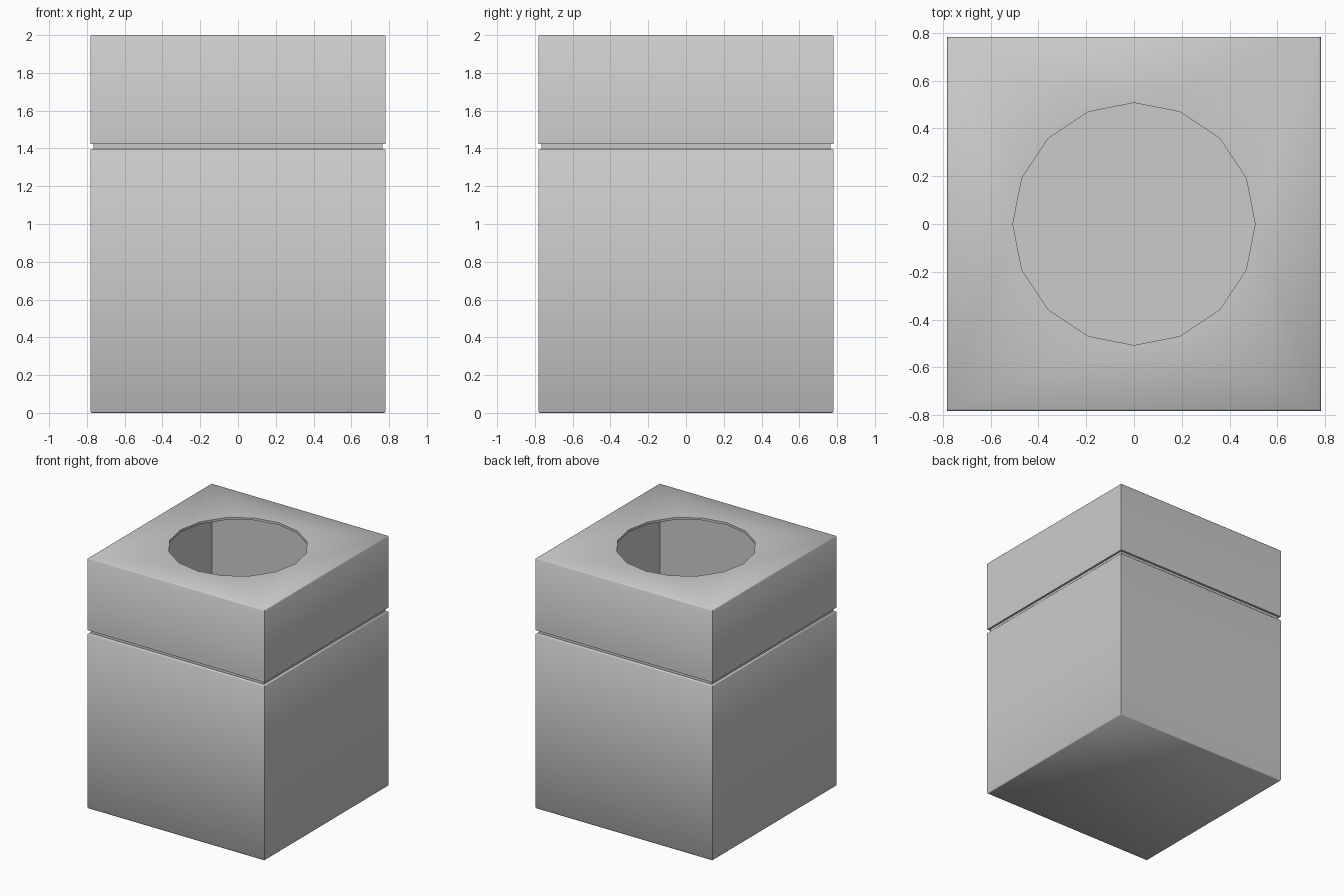
import bpy, bmesh, math

if "Cube" in bpy.data.objects:
    bpy.data.objects.remove(bpy.data.objects["Cube"])

bm = bmesh.new()


def square(h, z):
    return [bm.verts.new((sx * h, sy * h, z)) for sx, sy in ((1, 1), (-1, 1), (-1, -1), (1, -1))]


def circle(r, z, n=16):
    return [bm.verts.new((r * math.cos(2 * math.pi * i / n), r * math.sin(2 * math.pi * i / n), z))
            for i in range(n)]


def bridge(a, b):
    n = len(a)
    for i in range(n):
        j = (i + 1) % n
        bm.faces.new((a[i], a[j], b[j], b[i]))


def loft(profile):
    rings = [square(h, z) for h, z in profile]
    for a, b in zip(rings, rings[1:]):
        bridge(a, b)
    return rings


def plate(sq, ci):
    # square panel with a 16-sided opening
    for k in range(4):
        for i in range(4):
            bm.faces.new((sq[k], ci[4 * k + i], ci[(4 * k + i + 1) % 16]))
        bm.faces.new((sq[k], sq[(k + 1) % 4], ci[(4 * k + 4) % 16]))


# outer shell: body, recessed seam, lid, with slim edge bevels
outer = loft([(0.775, 0), (0.782, 0.007), (0.782, 1.391), (0.775, 1.398), (0.765, 1.398),
              (0.765, 1.424), (0.782, 1.424), (0.782, 1.993), (0.775, 2.0)])
bm.faces.new(outer[0])

# inner cavity
inner = loft([(0.76, 0.02), (0.76, 1.982)])
bm.faces.new(inner[0])

# top opening
top_ring, low_ring = circle(0.507, 2.0), circle(0.507, 1.982)
plate(outer[-1], top_ring)
plate(inner[-1], low_ring)
bridge(top_ring, low_ring)

bmesh.ops.recalc_face_normals(bm, faces=bm.faces[:])
mesh = bpy.data.meshes.new("square_bin")
bm.to_mesh(mesh)
bm.free()
bin_obj = bpy.data.objects.new("square_bin", mesh)
bpy.context.collection.objects.link(bin_obj)
bpy.context.view_layer.objects.active = bin_obj
bin_obj.select_set(True)
bpy.ops.object.shade_smooth_by_angle(angle=math.radians(50))
